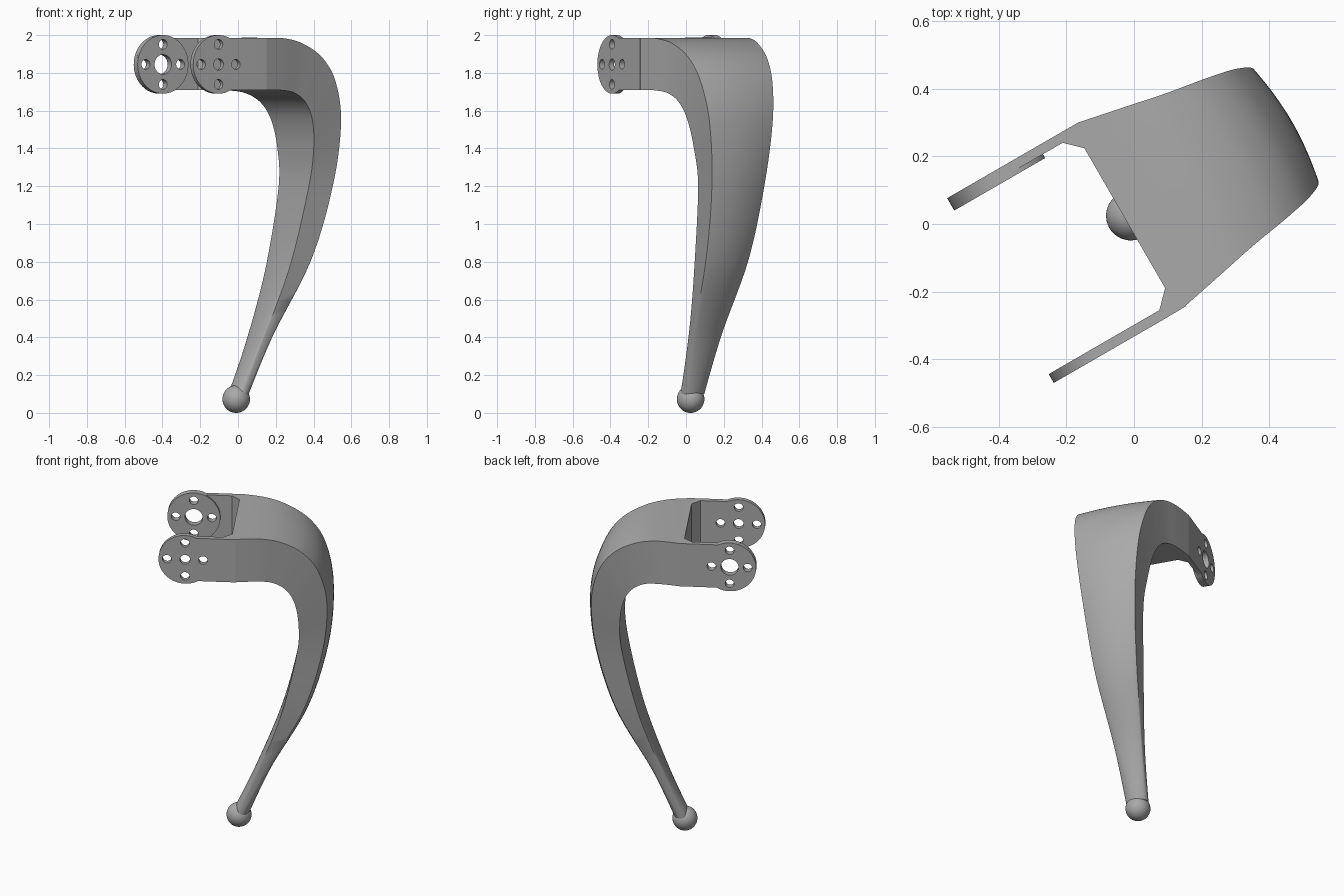
import bpy, bmesh, math
from mathutils import Matrix, Vector

if "Cube" in bpy.data.objects:
    bpy.data.objects.remove(bpy.data.objects["Cube"], do_unlink=True)

TURN = Matrix.Rotation(math.radians(30), 4, 'Z')
MID = 0.028            # centre line of the leg across its width
TOP, LOW = 1.985, 1.71  # upper and lower faces of the hip
HUB_X, HUB_Z, HUB_R = -0.285, 1.845, 0.155

grey = bpy.data.materials.new("plain grey")
grey.use_nodes = True
grey.diffuse_color = (0.4, 0.4, 0.4, 1)
grey.node_tree.nodes["Principled BSDF"].inputs["Base Color"].default_value = (0.4, 0.4, 0.4, 1)


def add_object(name, mesh, angle=35):
    mesh.materials.clear()
    mesh.materials.append(grey)
    ob = bpy.data.objects.new(name, mesh)
    bpy.context.collection.objects.link(ob)
    bpy.ops.object.select_all(action='DESELECT')
    ob.select_set(True)
    bpy.context.view_layer.objects.active = ob
    bpy.ops.object.shade_smooth_by_angle(angle=math.radians(angle))
    return ob


def mesh_from(bm, name):
    bmesh.ops.recalc_face_normals(bm, faces=bm.faces)
    bm.transform(TURN)
    mesh = bpy.data.meshes.new(name)
    bm.to_mesh(mesh)
    bm.free()
    return mesh


def circle(x, z, r, n=32):
    return [(x + r * math.cos(math.tau * i / n), z + r * math.sin(math.tau * i / n)) for i in range(n)]


def holes(centre_r):
    found = [circle(HUB_X, HUB_Z, centre_r)]
    for k in range(4):
        a = k * math.pi / 2
        found.append(circle(HUB_X + 0.106 * math.cos(a), HUB_Z + 0.106 * math.sin(a), 0.026, 20))
    return found


def plate(name, loops, v0, v1):
    """Flat outline with holes, given thickness across the leg."""
    cu = bpy.data.curves.new(name, 'CURVE')
    cu.dimensions = '2D'
    cu.fill_mode = 'BOTH'
    cu.extrude = (v1 - v0) / 2
    for loop in loops:
        sp = cu.splines.new('POLY')
        sp.points.add(len(loop) - 1)
        for p, (x, z) in zip(sp.points, loop):
            p.co = (x, z, 0, 1)
        sp.use_cyclic_u = True
    tmp = bpy.data.objects.new(name + "_outline", cu)
    bpy.context.collection.objects.link(tmp)
    dg = bpy.context.evaluated_depsgraph_get()
    mesh = bpy.data.meshes.new_from_object(tmp.evaluated_get(dg))
    bpy.data.objects.remove(tmp, do_unlink=True)
    bm = bmesh.new()
    bm.from_mesh(mesh)
    bmesh.ops.remove_doubles(bm, verts=bm.verts, dist=1e-5)
    bm.transform(Matrix.Translation((0, (v0 + v1) / 2, 0)) @ Matrix.Rotation(math.pi / 2, 4, 'X'))
    return add_object(name, mesh_from(bm, name))


# Hip arms: straight bar ending in a round hub
def arm_outline():
    a0 = math.asin((TOP - HUB_Z) / HUB_R)
    a1 = math.tau + math.asin((LOW - HUB_Z) / HUB_R)
    arc = [a0 + (a1 - a0) * i / 48 for i in range(49)]
    pts = [(HUB_X + HUB_R * math.cos(a), HUB_Z + HUB_R * math.sin(a)) for a in arc]
    return pts + [(-0.05, LOW), (-0.05, TOP)]


plate("front_arm", [arm_outline()] + holes(0.03), -0.288, -0.258)
plate("back_arm", [arm_outline()] + holes(0.052), 0.313, 0.342)
plate("back_hub_pad", [circle(HUB_X, HUB_Z, HUB_R, 64)] + holes(0.052), 0.300, 0.314)

# Hip block with chamfered inner corners
bm = bmesh.new()
outline = [(0.01, 0.342), (-0.0625, 0.342), (-0.0625, 0.313), (-0.015, 0.267),
           (-0.015, -0.21), (-0.0625, -0.258), (-0.0625, -0.288), (0.01, -0.287)]
base = bm.faces.new([bm.verts.new((x, y, LOW)) for x, y in outline])
up = bmesh.ops.extrude_face_region(bm, geom=[base])["geom"]
bmesh.ops.translate(bm, vec=(0, 0, TOP - LOW), verts=[g for g in up if isinstance(g, bmesh.types.BMVert)])
add_object("hip_block", mesh_from(bm, "hip_block"))

# Leg stations: inner x, z, outer x, z, half width, bulge, roundness
STATIONS = [
    (0.007, 1.71, 0.007, 1.985, 0.314, 0.0, 0.0),
    (0.13, 1.707, 0.14, 1.982, 0.287, 0.002, 0.0),
    (0.22, 1.69, 0.27, 1.952, 0.26, 0.008, 0.0),
    (0.295, 1.64, 0.40, 1.875, 0.238, 0.014, 0.0),
    (0.345, 1.55, 0.49, 1.745, 0.218, 0.02, 0.0),
    (0.368, 1.40, 0.535, 1.53, 0.192, 0.024, 0.0),
    (0.357, 1.2, 0.503, 1.2, 0.16, 0.026, 0.0),
    (0.262, 0.8, 0.389, 0.8, 0.129, 0.024, 0.08),
    (0.107, 0.4, 0.19, 0.4, 0.085, 0.008, 0.45),
    (-0.03, 0.1, 0.068, 0.1, 0.066, 0.0, 0.95),
]


def spline(a, b, c, d, t):
    return [0.5 * (2 * q + (r - p) * t + (2 * p - 5 * q + 4 * r - s) * t * t + (3 * q - p - 3 * r + s) * t ** 3)
            for p, q, r, s in zip(a, b, c, d)]


rows, STEPS, N = [], 8, 16
last = len(STATIONS) - 1
for i in range(last):
    quad = [STATIONS[min(max(i + k, 0), last)] for k in (-1, 0, 1, 2)]
    rows += [spline(*quad, s / STEPS) for s in range(STEPS)]
rows.append(STATIONS[-1])

# Leg: flat sides, flat inner face and a bowed outer face, rounding toward the foot
bm = bmesh.new()
rings = []
for ix, iz, ox, oz, half, bulge, rnd in rows:
    inner, outer = Vector((ix, 0, iz)), Vector((ox, 0, oz))
    span = outer - inner
    ts = [math.sin(math.pi * (k / N - 0.5)) for k in range(N + 1)]
    ring = []
    for side, order in ((0, ts), (1, ts[::-1])):
        for t in order:
            drop = 0.5 * rnd * (1 - math.sqrt(max(0, 1 - t * t)))
            p = inner + span * (1 - drop if side else drop)
            if side:
                p += span.normalized() * bulge * (1 - t * t)
            ring.append(bm.verts.new((p.x, MID + half * t, p.z)))
    rings.append(ring)
for a, b in zip(rings, rings[1:]):
    for k in range(len(a)):
        j = (k + 1) % len(a)
        bm.faces.new((a[k], a[j], b[j], b[k]))
bm.faces.new(rings[0])
bm.faces.new(rings[-1])
add_object("leg", mesh_from(bm, "leg"))

# Ball foot
bm = bmesh.new()
bmesh.ops.create_uvsphere(bm, u_segments=40, v_segments=24, radius=0.073,
                          matrix=Matrix.Translation((0.004, 0.026, 0.073)))
add_object("foot", mesh_from(bm, "foot"))
